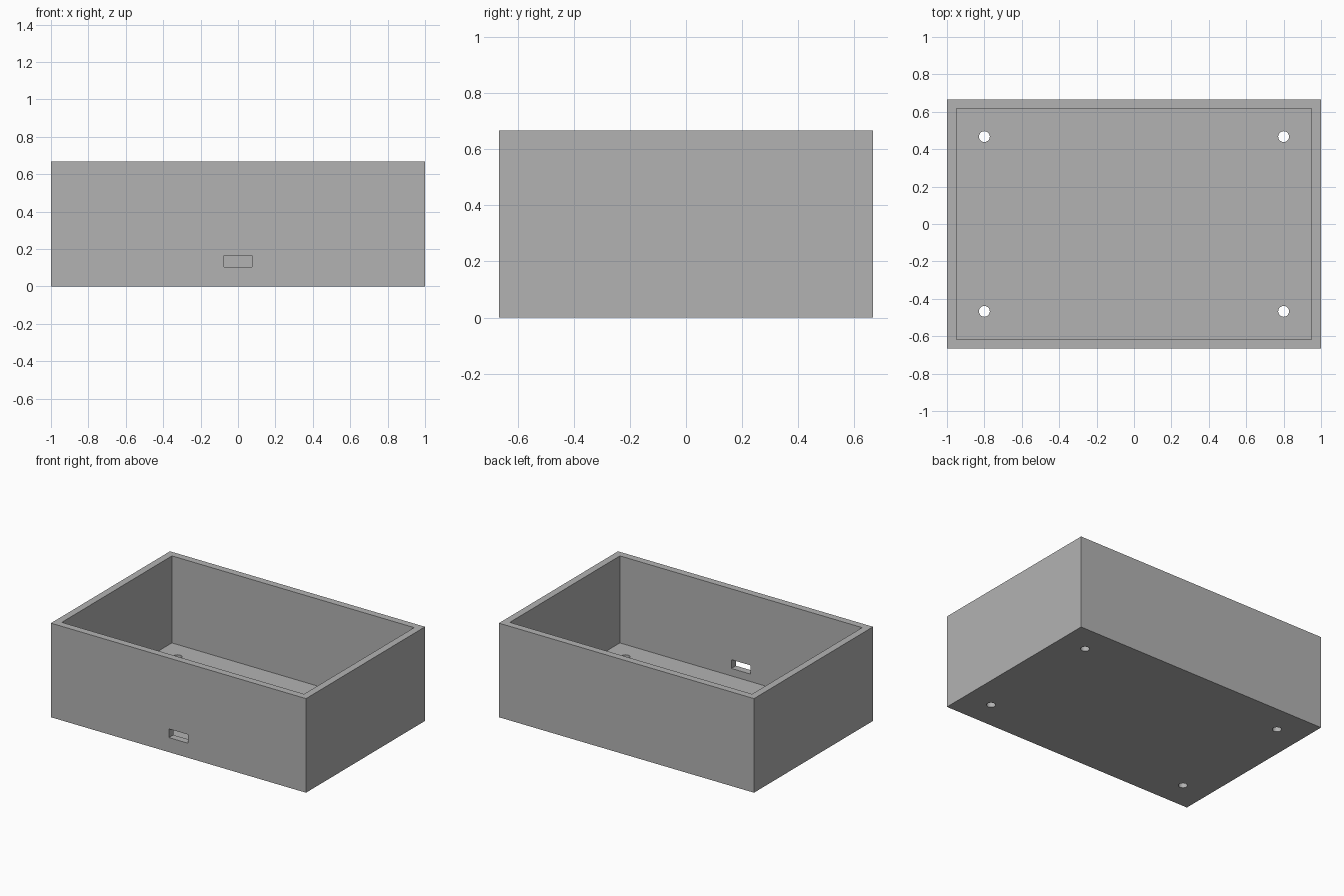
import bpy

if "Cube" in bpy.data.objects:
    bpy.data.objects.remove(bpy.data.objects["Cube"])

W, D, H = 2.0, 1.333, 0.667   # outer size
WALL = 0.05                   # wall and floor thickness


def box(name, size, centre):
    bpy.ops.mesh.primitive_cube_add(size=1, location=centre)
    ob = bpy.context.object
    ob.name = name
    ob.scale = size
    bpy.ops.object.transform_apply(location=True, rotation=False, scale=True)
    return ob


def cut(target, cutter):
    mod = target.modifiers.new(cutter.name, 'BOOLEAN')
    mod.operation = 'DIFFERENCE'
    mod.solver = 'EXACT'
    mod.object = cutter
    bpy.context.view_layer.objects.active = target
    bpy.ops.object.modifier_apply(modifier=mod.name)
    bpy.data.objects.remove(cutter, do_unlink=True)


# Open-topped case
case = box("case", (W, D, H), (0, 0, H / 2))
cut(case, box("cavity", (W - 2 * WALL, D - 2 * WALL, H), (0, 0, WALL + H / 2)))

# Port slot through the front wall
cut(case, box("port_slot", (0.15, 0.15, 0.062), (0, -D / 2 + WALL / 2, 0.134)))

# Four screw holes through the floor
for x in (-0.8, 0.8):
    for y in (-0.467, 0.467):
        bpy.ops.mesh.primitive_cylinder_add(vertices=32, radius=0.029, depth=0.2,
                                            location=(x, y, WALL / 2))
        hole = bpy.context.object
        hole.name = "screw_hole"
        cut(case, hole)

# Plain grey finish
grey = bpy.data.materials.new("grey")
grey.diffuse_color = (0.45, 0.45, 0.45, 1)
grey.use_nodes = True
grey.node_tree.nodes["Principled BSDF"].inputs["Base Color"].default_value = grey.diffuse_color
case.data.materials.clear()
case.data.materials.append(grey)
for face in case.data.polygons:
    face.material_index = 0

# Smooth hole walls, sharp box edges
bpy.ops.object.select_all(action='DESELECT')
case.select_set(True)
bpy.context.view_layer.objects.active = case
bpy.ops.object.shade_smooth_by_angle(angle=0.5)
